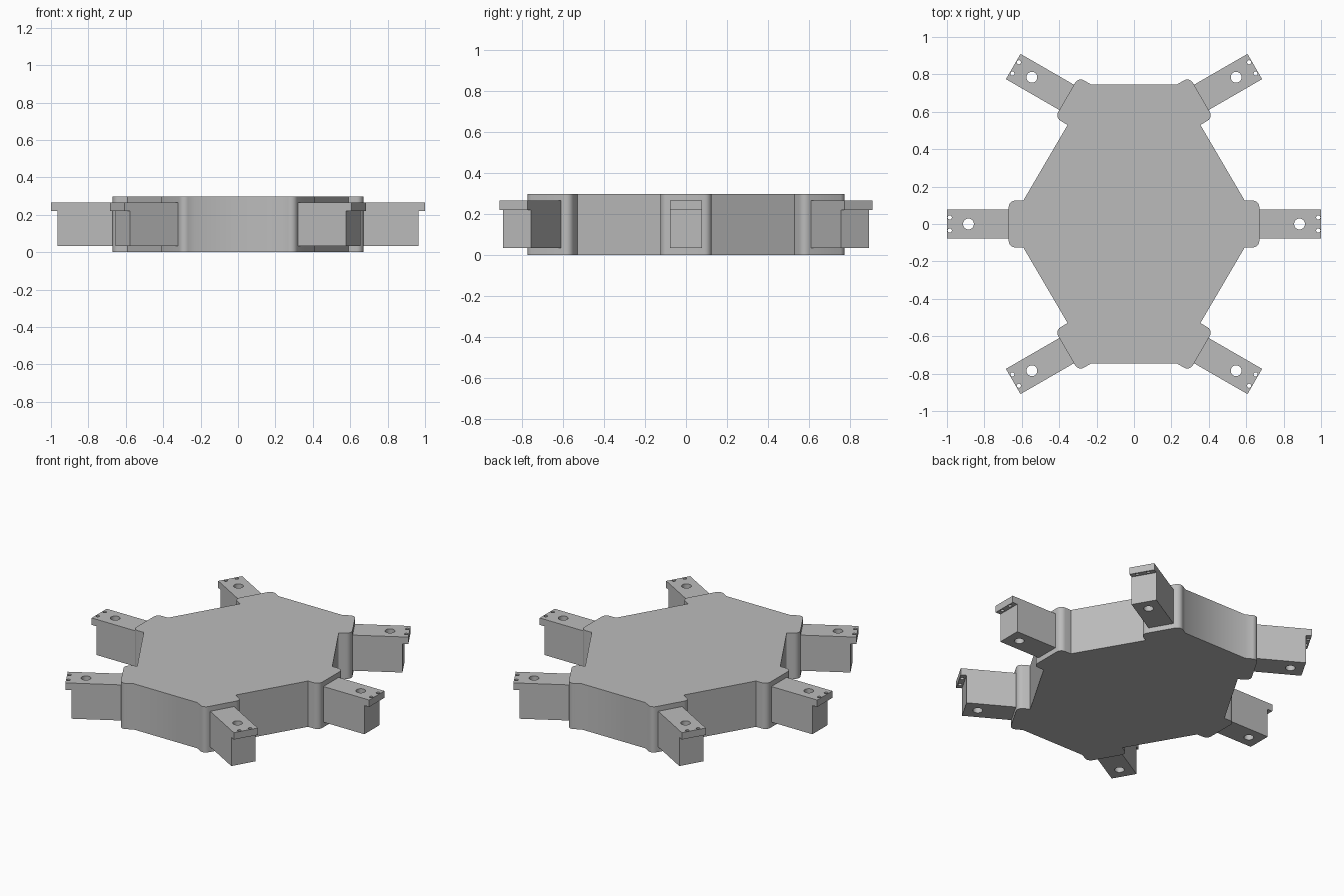
import bpy, bmesh
from math import radians, pi
from mathutils import Vector, Matrix

cube = bpy.data.objects.get("Cube")
if cube:
    bpy.data.objects.remove(cube, do_unlink=True)

grey = bpy.data.materials.new("plain grey")
grey.use_nodes = True
colour = (0.5, 0.5, 0.5, 1)
grey.diffuse_color = colour
grey.node_tree.nodes["Principled BSDF"].inputs["Base Color"].default_value = colour

BODY_H = 0.298
PAD_HALF, PAD_DEPTH, PAD_ROUND = 0.125, 0.078, 0.035
LEG_HALF, LEG_LEN = 0.078, 0.33

# Outer face centre and direction of each leg mount, anticlockwise
MOUNTS = [("right_front", -0.36, -0.677, 210), ("left_front", 0.36, -0.677, -30),
          ("left_middle", 0.67, 0, 0), ("left_back", 0.36, 0.677, 30),
          ("right_back", -0.36, 0.677, 150), ("right_middle", -0.67, 0, 180)]


def placement(x, y, angle):
    return Matrix.Translation((x, y, 0)) @ Matrix.Rotation(radians(angle), 4, 'Z')


def add_object(name, bm):
    mesh = bpy.data.meshes.new(name)
    bmesh.ops.recalc_face_normals(bm, faces=bm.faces)
    bm.to_mesh(mesh)
    bm.free()
    mesh.materials.append(grey)
    obj = bpy.data.objects.new(name, mesh)
    bpy.context.collection.objects.link(obj)
    return obj


def prism(name, points, push, round_test=None):
    """Extrude an outline; optionally round the chosen extruded edges."""
    bm = bmesh.new()
    face = bm.faces.new([bm.verts.new(p) for p in points])
    corners = [v for v in bm.verts if round_test and round_test(v.index)]
    bm.verts.index_update()
    corners = [v for v in bm.verts if round_test and round_test(v.index)]
    result = bmesh.ops.extrude_face_region(bm, geom=[face])
    top = [v for v in result["geom"] if isinstance(v, bmesh.types.BMVert)]
    bmesh.ops.translate(bm, verts=top, vec=push)
    if corners:
        edges = [e for v in corners for e in v.link_edges
                 if abs((e.verts[0].co - e.verts[1].co).normalized().dot(Vector(push).normalized())) > 0.99]
        bmesh.ops.bevel(bm, geom=edges, offset=PAD_ROUND, segments=6,
                        profile=0.5, affect='EDGES')
    return add_object(name, bm)


def smooth(obj):
    bpy.ops.object.select_all(action='DESELECT')
    obj.select_set(True)
    bpy.context.view_layer.objects.active = obj
    bpy.ops.object.shade_smooth_by_angle(angle=radians(35))


# Body: one slab whose outline steps out into a rounded pad at every leg
outline = []
for _, x, y, angle in MOUNTS:
    place = placement(x, y, angle)
    outline += [place @ Vector(p) for p in (
        (-PAD_DEPTH, -PAD_HALF, 0), (0, -PAD_HALF, 0),
        (0, PAD_HALF, 0), (-PAD_DEPTH, PAD_HALF, 0))]
body = prism("body", outline, (0, 0, BODY_H), lambda i: i % 4 in (1, 2))
smooth(body)

# Leg: block with an overhanging lip, drawn from the side
BOTTOM, LIP, TOP = 0.033, 0.22, 0.265
side = [(-0.01, BOTTOM), (LEG_LEN - 0.035, BOTTOM), (LEG_LEN - 0.035, LIP),
        (LEG_LEN, LIP), (LEG_LEN, TOP), (-0.01, TOP)]
leg = prism("leg", [(x, -LEG_HALF, z) for x, z in side], (0, 2 * LEG_HALF, 0))

# Holes: a large one through the block and two small ones through the lip
bm = bmesh.new()
for x, y, radius in ((0.215, 0, 0.029), (0.315, 0.035, 0.011), (0.315, -0.035, 0.011)):
    bmesh.ops.create_cone(bm, cap_ends=True, segments=32, radius1=radius, radius2=radius,
                          depth=1, matrix=Matrix.Translation((x, y, 0.2)))
cutter = add_object("hole_cutter", bm)
cutter.hide_render = True
cut = leg.modifiers.new("holes", 'BOOLEAN')
cut.operation = 'DIFFERENCE'
cut.solver = 'EXACT'
cut.object = cutter
bpy.context.view_layer.objects.active = leg
bpy.ops.object.modifier_apply(modifier=cut.name)
bpy.data.objects.remove(cutter, do_unlink=True)
smooth(leg)

# Six copies of the leg, one on each pad
for name, x, y, angle in MOUNTS:
    copy = bpy.data.objects.new(name + "_leg", leg.data)
    copy.matrix_world = placement(x, y, angle)
    bpy.context.collection.objects.link(copy)
bpy.data.objects.remove(leg, do_unlink=True)
